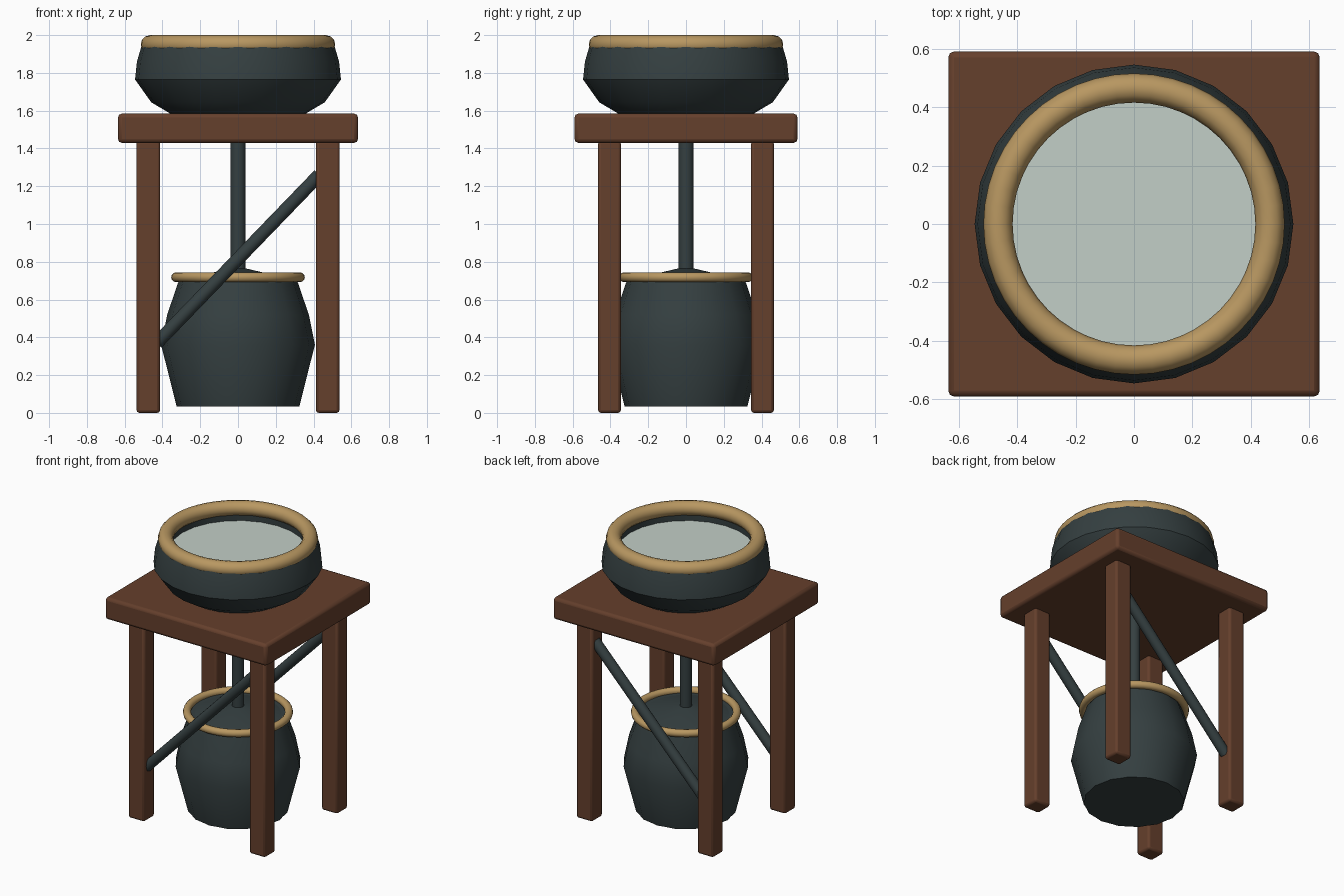
import bpy, bmesh, math
from mathutils import Vector

if "Cube" in bpy.data.objects:
    bpy.data.objects.remove(bpy.data.objects["Cube"])


def material(name, rgb):
    m = bpy.data.materials.new(name)
    m.use_nodes = True
    m.diffuse_color = (*rgb, 1)
    m.node_tree.nodes["Principled BSDF"].inputs["Base Color"].default_value = (*rgb, 1)
    return m


WOOD = material("brown wood", (0.13, 0.05, 0.025))
IRON = material("dark slate", (0.035, 0.05, 0.052))
GOLD = material("tan rim", (0.48, 0.31, 0.12))
WATER = material("pale water", (0.54, 0.62, 0.57))


def finish(obj, name, mat, angle=30):
    obj.name = obj.data.name = name
    obj.data.materials.append(mat)
    bpy.ops.object.select_all(action='DESELECT')
    obj.select_set(True)
    bpy.context.view_layer.objects.active = obj
    bpy.ops.object.shade_smooth_by_angle(angle=math.radians(angle))
    return obj


def box(name, center, size, bevel):
    bpy.ops.mesh.primitive_cube_add(size=1, location=center)
    obj = bpy.context.object
    obj.scale = size
    bpy.ops.object.transform_apply(location=False, rotation=False, scale=True)
    mod = obj.modifiers.new("rounded edges", 'BEVEL')
    mod.width, mod.segments = bevel, 2
    return finish(obj, name, WOOD)


def lathe(name, profile, mat, sides, flute=0):
    """Revolve (radius, height) points; flute pulls in every other column."""
    bm = bmesh.new()
    rings = []
    for r, z in profile:
        ring = []
        for i in range(sides):
            a = math.tau * i / sides
            k = r - flute * (i % 2)
            ring.append(bm.verts.new((k * math.cos(a), k * math.sin(a), z)))
        rings.append(ring)
    for low, high in zip(rings, rings[1:]):
        for i in range(sides):
            j = (i + 1) % sides
            bm.faces.new((low[i], low[j], high[j], high[i]))
    bm.faces.new(rings[0][::-1])
    bm.faces.new(rings[-1])
    mesh = bpy.data.meshes.new(name)
    bm.to_mesh(mesh)
    bm.free()
    obj = bpy.data.objects.new(name, mesh)
    bpy.context.collection.objects.link(obj)
    return finish(obj, name, mat)


def ring(name, major, minor, z):
    bpy.ops.mesh.primitive_torus_add(major_radius=major, minor_radius=minor,
                                     major_segments=48, minor_segments=12,
                                     location=(0, 0, z))
    return finish(bpy.context.object, name, GOLD, 60)


def rod(name, start, end, radius):
    start, end = Vector(start), Vector(end)
    axis = end - start
    bpy.ops.mesh.primitive_cylinder_add(vertices=16, radius=radius, depth=axis.length,
                                        location=(start + end) / 2)
    obj = bpy.context.object
    obj.rotation_euler = axis.to_track_quat('Z', 'Y').to_euler()
    return finish(obj, name, IRON)


# Table: top, four legs and a slanted brace on the front and back
box("table_top", (0, 0, 1.507), (1.27, 1.18, 0.155), 0.02)
for y, depth in ((-0.405, "front"), (0.405, "back")):
    for x, side in ((-0.475, "right"), (0.475, "left")):
        box(f"{depth}_{side}_leg", (x, y, 0.72), (0.125, 0.12, 1.44), 0.015)
    rod(f"{depth}_brace", (-0.43, y, 0.37), (0.43, y, 1.26), 0.035)

# Basin with a hollow inside, rolled rim and water
lathe("basin", [(0.36, 1.585), (0.46, 1.645), (0.545, 1.765), (0.535, 1.86),
                (0.51, 1.945), (0.44, 1.945), (0.44, 1.84)], IRON, 24)
ring("basin_rim", 0.465, 0.05, 1.95)
lathe("water", [(0.44, 1.86), (0.44, 1.87)], WATER, 48)

# Drain pipe and the fluted barrel with its shallow conical lid
rod("drain_pipe", (0, 0, 0.72), (0, 0, 1.45), 0.04)
lathe("barrel", [(0.325, 0.035), (0.407, 0.36), (0.375, 0.52), (0.31, 0.71)],
      IRON, 32, 0.008)
lathe("barrel_lid", [(0.32, 0.70), (0.04, 0.765)], IRON, 32)
ring("barrel_rim", 0.328, 0.026, 0.718)
